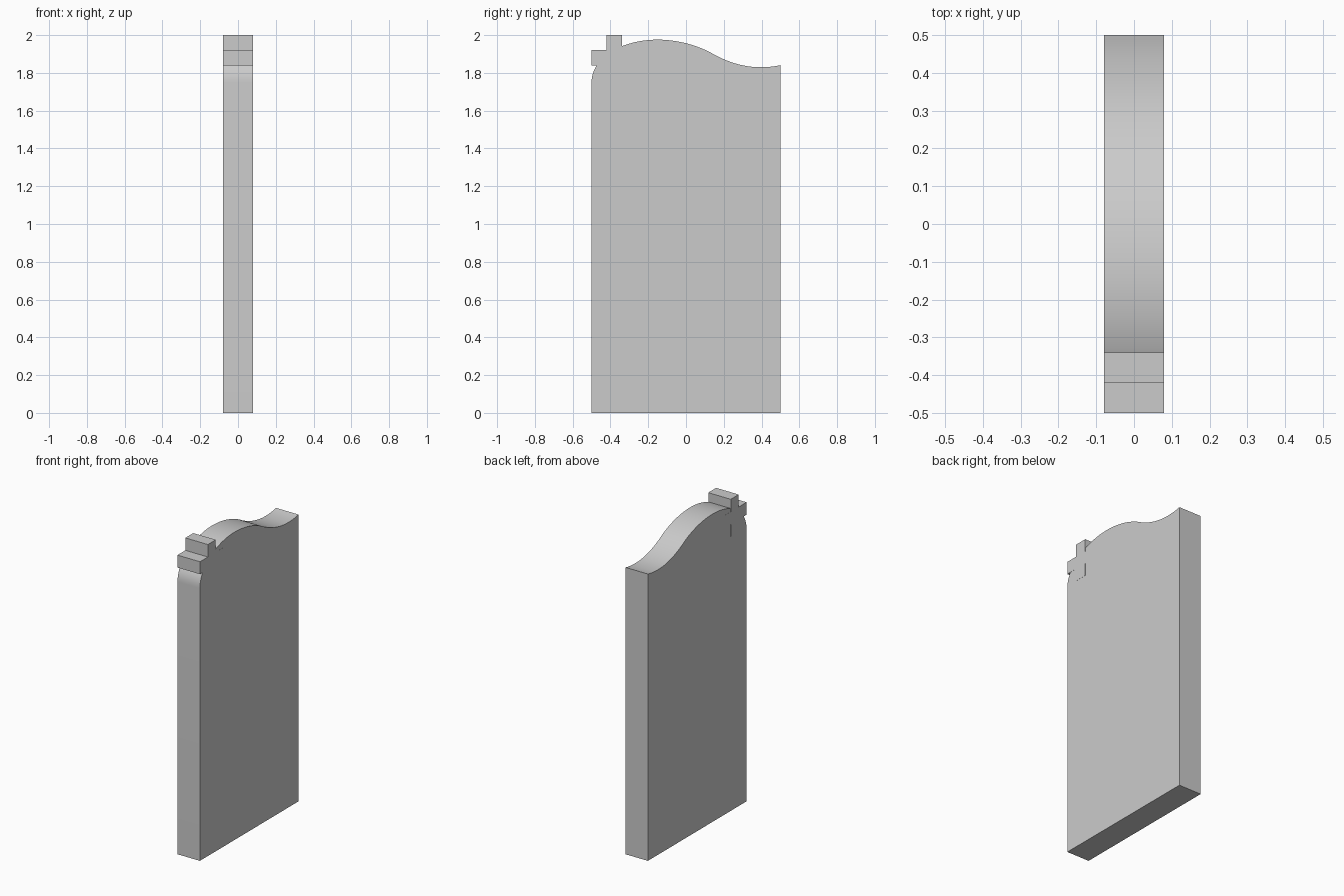
import bpy, bmesh, math
from mathutils import Vector

if "Cube" in bpy.data.objects:
    bpy.data.objects.remove(bpy.data.objects["Cube"])


def extrude_profile(name, pts, half):
    """Extrude a closed (y, z) outline along x from -half to +half."""
    bm = bmesh.new()
    face = bm.faces.new([bm.verts.new((-half, y, z)) for y, z in pts])
    ext = bmesh.ops.extrude_face_region(bm, geom=[face], use_keep_orig=True)
    moved = [v for v in ext["geom"] if isinstance(v, bmesh.types.BMVert)]
    bmesh.ops.translate(bm, verts=moved, vec=(2 * half, 0, 0))
    bmesh.ops.recalc_face_normals(bm, faces=bm.faces)
    mesh = bpy.data.meshes.new(name)
    bm.to_mesh(mesh)
    bm.free()
    obj = bpy.data.objects.new(name, mesh)
    bpy.context.collection.objects.link(obj)
    bpy.ops.object.select_all(action='DESELECT')
    obj.select_set(True)
    bpy.context.view_layer.objects.active = obj
    bpy.ops.object.shade_smooth_by_angle(angle=math.radians(30))
    return obj


def bezier(p0, p1, p2, p3, n=12):
    """Points along a cubic curve, without the first one."""
    a, b, c, d = map(Vector, (p0, p1, p2, p3))
    pts = []
    for i in range(1, n + 1):
        t = i / n
        s = 1 - t
        pts.append(tuple(a*s**3 + b*3*s*s*t + c*3*s*t*t + d*t**3))
    return pts


# Flat slab with a wavy top that rounds over at the front corner
outline = [(-0.5, 0), (0.5, 0), (0.5, 1.841)]
wave = [
    ((0.46, 1.832), (0.43, 1.83), (0.39, 1.83)),
    ((0.30, 1.83), (0.21, 1.862), (0.14, 1.902)),
    ((0.06, 1.948), (-0.05, 1.976), (-0.15, 1.976)),
    ((-0.22, 1.976), (-0.28, 1.964), (-0.34, 1.941)),
    ((-0.44, 1.90), (-0.5, 1.83), (-0.5, 1.75)),
]
for c1, c2, end in wave:
    outline += bezier(outline[-1], c1, c2, end)
extrude_profile("wavy_slab", outline, 0.0795)

# Small cross set into the rounded corner, a hair proud of the slab
cy, cz, arm, w = -0.38, 1.88, 0.12, 0.04
quarter = [(arm, -w), (arm, w), (w, w)]
cross = []
for k in range(4):
    for y, z in quarter:
        for _ in range(k):
            y, z = -z, y
        cross.append((cy + y, cz + z))
extrude_profile("corner_cross", cross, 0.08)
